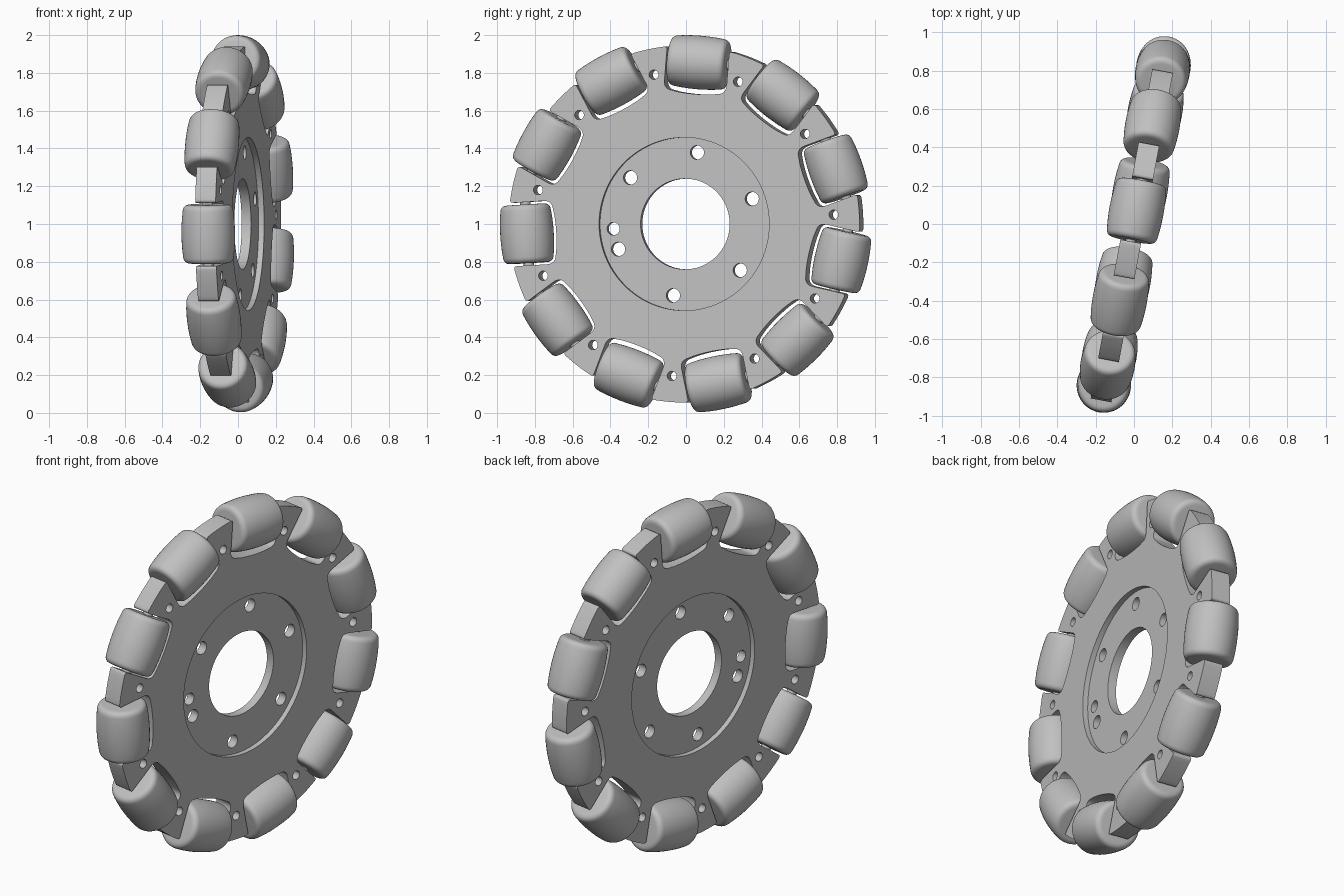
import bpy, bmesh
from math import sin, cos, pi, radians, sqrt
from mathutils import Matrix, Vector

if "Cube" in bpy.data.objects:
    bpy.data.objects.remove(bpy.data.objects["Cube"])

COUNT = 11                      # rollers around the wheel
STEP = 2 * pi / COUNT
START = radians(85.3)           # angle of the first roller
RIM, ROLLER_R, HUB_R = 0.945, 0.858, 0.458
HALF_POCKET = 0.168

# Wheel frame: local z is the axle, turned slightly from world x
TURN = radians(10.6)
WHEEL = Matrix(((sin(TURN), 0, cos(TURN), 0),
                (cos(TURN), 0, -sin(TURN), 0),
                (0, 1, 0, 1),
                (0, 0, 0, 1)))

grey = bpy.data.materials.new("light_grey")
grey.use_nodes = True
colour = (0.53, 0.53, 0.53, 1)
grey.diffuse_color = colour
grey.node_tree.nodes["Principled BSDF"].inputs["Base Color"].default_value = colour


def add_mesh(name, bm, matrix):
    mesh = bpy.data.meshes.new(name)
    bm.to_mesh(mesh)
    bm.free()
    mesh.materials.append(grey)
    obj = bpy.data.objects.new(name, mesh)
    bpy.context.collection.objects.link(obj)
    obj.matrix_world = matrix
    bpy.ops.object.select_all(action='DESELECT')
    obj.select_set(True)
    bpy.context.view_layer.objects.active = obj
    bpy.ops.object.shade_smooth_by_angle(angle=radians(35))
    return obj


def circle(radius, centre=(0, 0), n=32):
    return [Vector((centre[0] + radius * cos(2 * pi * i / n),
                    centre[1] + radius * sin(2 * pi * i / n))) for i in range(n)]


def polar(r, a):
    return (r * cos(a), r * sin(a))


def plate(name, loops, thickness):
    """Flat plate from an outer loop and hole loops."""
    curve = bpy.data.curves.new(name, 'CURVE')
    curve.dimensions = '2D'
    curve.fill_mode = 'BOTH'
    curve.extrude = thickness / 2
    for loop in loops:
        spline = curve.splines.new('POLY')
        spline.points.add(len(loop) - 1)
        for point, p in zip(spline.points, loop):
            point.co = (p[0], p[1], 0, 1)
        spline.use_cyclic_u = True
    temp = bpy.data.objects.new(name + "_outline", curve)
    bpy.context.collection.objects.link(temp)
    mesh = bpy.data.meshes.new_from_object(
        temp.evaluated_get(bpy.context.evaluated_depsgraph_get()))
    bm = bmesh.new()
    bm.from_mesh(mesh)
    bpy.data.objects.remove(temp)
    bpy.data.meshes.remove(mesh)
    bmesh.ops.remove_doubles(bm, verts=bm.verts, dist=0.0002)
    bmesh.ops.recalc_face_normals(bm, faces=bm.faces)
    return add_mesh(name, bm, WHEEL)


def fillet(before, corner, after, size, n=6):
    """Rounded corner between two directions."""
    c = Vector(corner)
    a = c + (Vector(before) - c).normalized() * size
    b = c + (Vector(after) - c).normalized() * size
    return [a * (1 - t) ** 2 + c * 2 * t * (1 - t) + b * t * t
            for t in (i / n for i in range(n + 1))]


# Pocket outline in (radial, tangential) coordinates, right half then left half
w = HALF_POCKET
tip = (sqrt(RIM ** 2 - w ** 2), w)
floor = (0.704, w)
half = fillet((tip[0] - 0.01, w + 0.06), tip, floor, 0.018, 4)
half += fillet(tip, floor, (0.697, 0.08), 0.045)
half += [Vector((0.690 + 0.6 * t * t, t)) for t in (0.09, 0.06, 0.03)]
pocket = [Vector((p.x, -p.y)) for p in half] + [Vector((0.690, 0))] + half[::-1]

# Rim plate with open pockets
outline = []
for k in range(COUNT):
    a = START + k * STEP
    turn = Matrix.Rotation(a, 2)
    outline += [turn @ p for p in pocket]
    for i in range(7):
        f = 0.22 + i * (STEP - 0.44) / 6
        outline.append(Vector(polar(RIM, a + f)))
spoke_holes = [circle(0.025, polar(0.807, START + (k + 0.5) * STEP), 20)
               for k in range(COUNT)]
plate("rim_plate", [outline, circle(HUB_R, n=96)] + spoke_holes, 0.11)

# Recessed hub web with bore and bolt holes
bolts = [circle(0.037, polar(0.384, radians(80.3 + 60 * k)), 24) for k in range(6)]
bolts.append(circle(0.034, polar(0.387, radians(183.7)), 24))
plate("hub_web", [circle(HUB_R + 0.002, n=96), circle(0.24, n=72)] + bolts, 0.05)


def lathe(profile, segments):
    """Solid of revolution about local y from (radius, y) points."""
    bm = bmesh.new()
    verts = [bm.verts.new((r, y, 0)) for r, y in profile]
    edges = [bm.edges.new(pair) for pair in zip(verts, verts[1:])]
    bmesh.ops.spin(bm, geom=verts + edges, cent=(0, 0, 0), axis=(0, 1, 0),
                   angle=2 * pi, steps=segments)
    bmesh.ops.remove_doubles(bm, verts=bm.verts, dist=0.0001)
    bmesh.ops.recalc_face_normals(bm, faces=bm.faces)
    return bm


# Barrel rollers whose crowned sides follow the wheel's outer circle
def crown(t):
    return sqrt(1 - t * t) - ROLLER_R


side = [(crown(t), t) for t in (0, 0.04, 0.08)]
side += [tuple(p) for p in fillet((crown(0.1), 0.1), (crown(0.155), 0.155),
                                  (0.05, 0.155), 0.032, 8)]
side.append((0, 0.155))
barrel = [(r, -t) for r, t in side[:0:-1]] + side
pin = [(0, -0.175), (0.028, -0.175), (0.028, 0.175), (0, 0.175)]

for k in range(COUNT):
    place = (WHEEL @ Matrix.Rotation(START + k * STEP, 4, 'Z')
             @ Matrix.Translation((ROLLER_R, 0, 0)))
    add_mesh(f"roller_{k + 1}", lathe(barrel, 48), place)
    add_mesh(f"roller_pin_{k + 1}", lathe(pin, 20), place)
